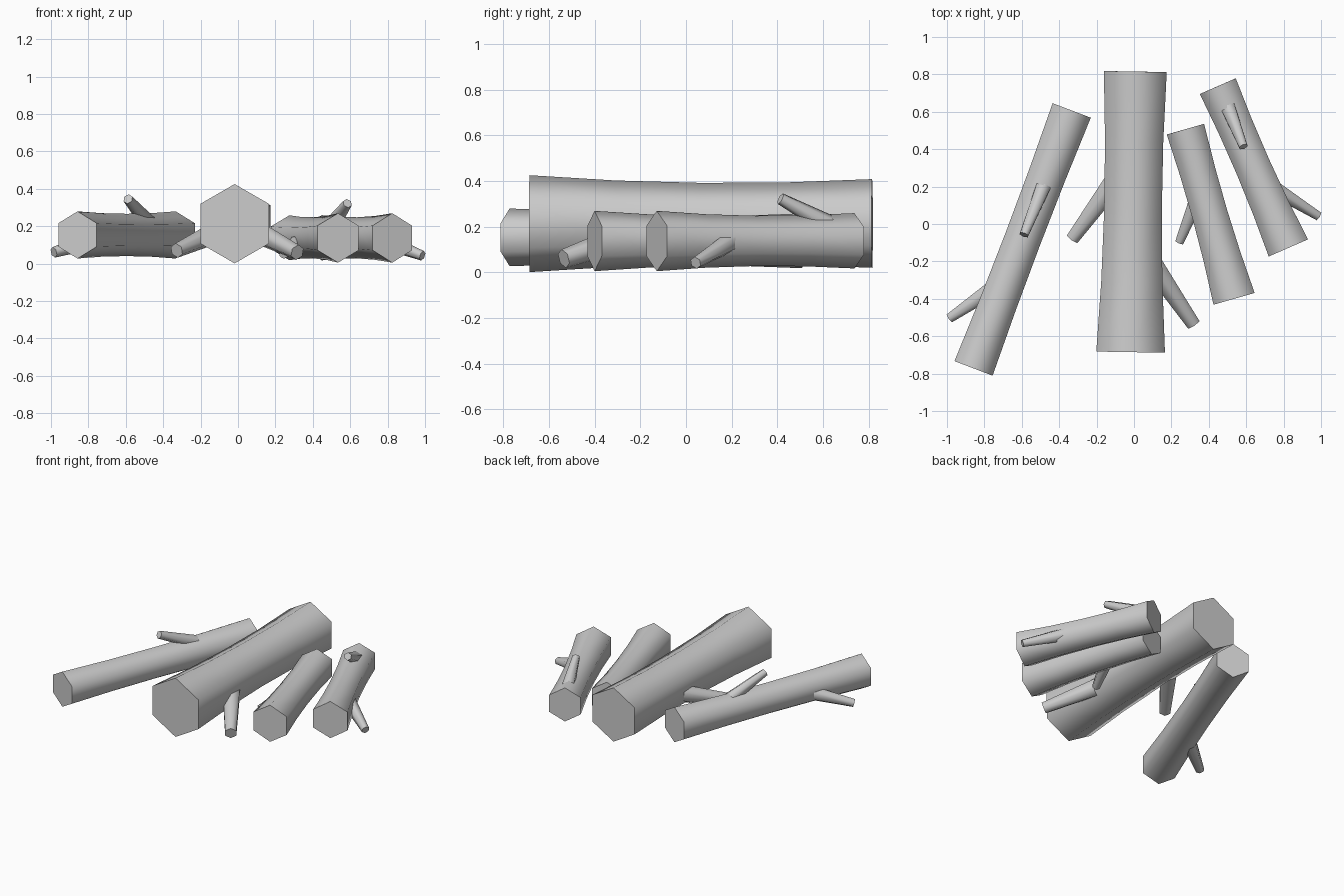
import bpy, bmesh, math
from mathutils import Vector

if "Cube" in bpy.data.objects:
    bpy.data.objects.remove(bpy.data.objects["Cube"])


def tapered_hex(name, start, end, r0, r1, r_mid=None):
    """Six-sided bar between two points, smooth sides, crisp flat ends."""
    a, b = Vector(start), Vector(end)
    d = (b - a).normalized()
    side = d.cross(Vector((0, 0, 1))).normalized()
    up = side.cross(d)
    bm = bmesh.new()
    steps = 4 if r_mid else 1
    rings = []
    for i in range(steps + 1):
        t = i / steps
        r = r0 + (r1 - r0) * t
        if r_mid:  # narrow waist
            r -= ((r0 + r1) / 2 - r_mid) * 4 * t * (1 - t)
        c = a.lerp(b, t)
        rings.append([bm.verts.new(c + r * (math.sin(k * math.pi / 3) * side
                                            + math.cos(k * math.pi / 3) * up))
                      for k in range(6)])
    for lo, hi in zip(rings, rings[1:]):
        for k in range(6):
            n = (k + 1) % 6
            bm.faces.new((lo[k], lo[n], hi[n], hi[k])).smooth = True
    for cap in (rings[0], rings[-1]):
        face = bm.faces.new(cap)
        for e in face.edges:
            e.smooth = False
    bmesh.ops.recalc_face_normals(bm, faces=bm.faces[:])
    mesh = bpy.data.meshes.new(name)
    bm.to_mesh(mesh)
    bm.free()
    obj = bpy.data.objects.new(name, mesh)
    bpy.context.collection.objects.link(obj)
    return obj


# Logs: front end, back end, front / back / waist radius
logs = {
    "large_log": ((-0.018, -0.685, 0.213), (0.007, 0.815, 0.214), 0.212, 0.194, 0.178),
    "left_log": ((-0.858, -0.772, 0.153), (-0.333, 0.607, 0.153), 0.126, 0.126, 0.113),
    "inner_right_log": ((0.535, -0.40, 0.137), (0.275, 0.507, 0.138), 0.132, 0.120, 0.110),
    "outer_right_log": ((0.825, -0.128, 0.137), (0.448, 0.737, 0.138), 0.132, 0.121, 0.110),
}
for name, (p, q, r0, r1, rm) in logs.items():
    tapered_hex(name, p, q, r0, r1, rm)

# Branch stubs: root inside the log, tip, root / tip radius
branches = {
    "large_log_right_branch": ((0.08, -0.19, 0.18), (0.317, -0.535, 0.06), 0.066, 0.042),
    "large_log_left_branch": ((-0.08, 0.26, 0.185), (-0.328, -0.078, 0.07), 0.066, 0.040),
    "left_log_top_branch": ((-0.485, 0.20, 0.225), (-0.588, -0.058, 0.345), 0.045, 0.027),
    "left_log_side_branch": ((-0.76, -0.35, 0.13), (-0.985, -0.503, 0.06), 0.050, 0.029),
    "inner_right_log_branch": ((0.335, 0.13, 0.13), (0.243, -0.097, 0.05), 0.045, 0.026),
    "outer_right_log_top_branch": ((0.50, 0.63, 0.205), (0.585, 0.413, 0.322), 0.045, 0.026),
    "outer_right_log_side_branch": ((0.74, 0.195, 0.135), (0.986, 0.042, 0.042), 0.048, 0.027),
}
for name, (p, q, r0, r1) in branches.items():
    tapered_hex(name, p, q, r0, r1)
